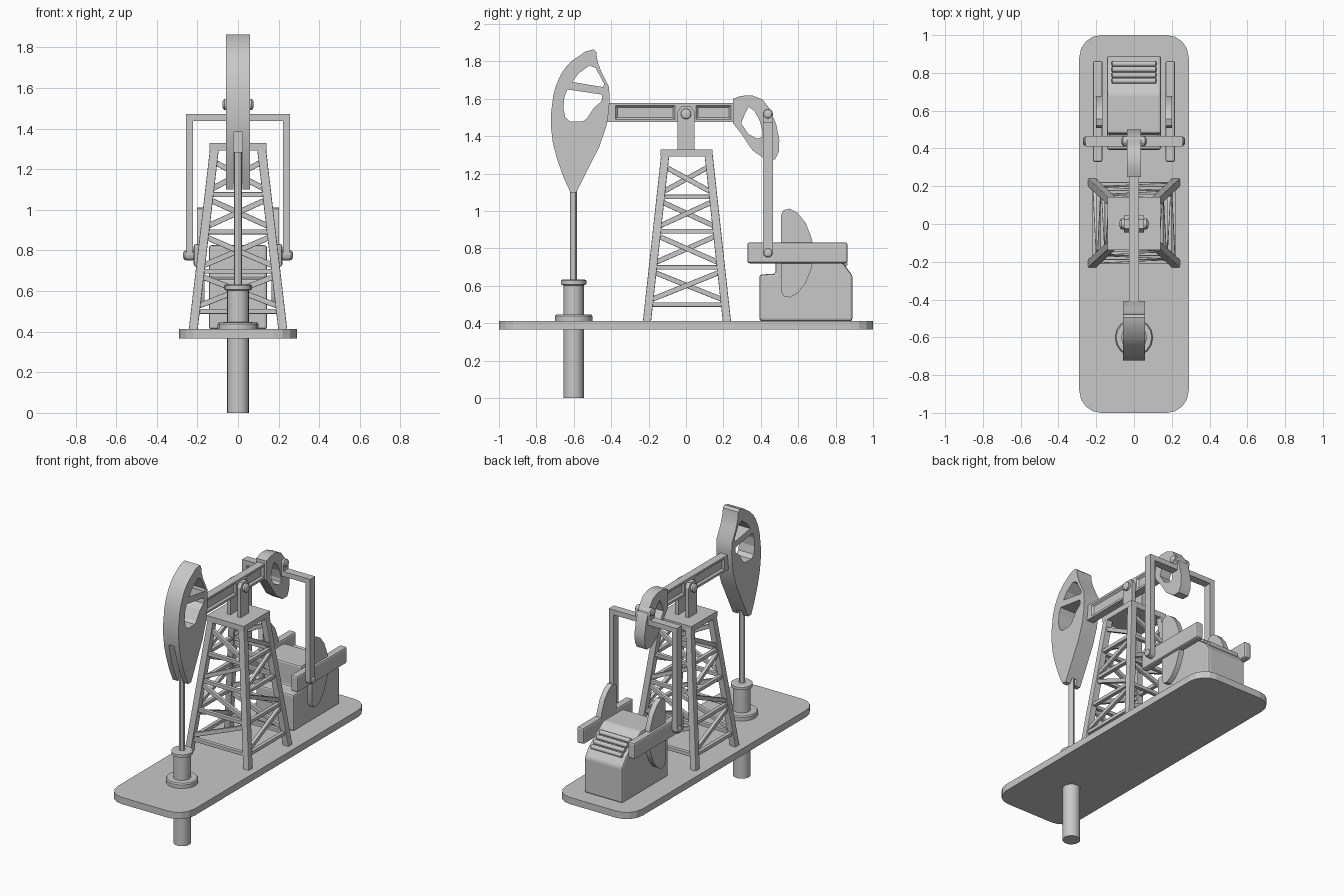
import bpy, bmesh, math
from mathutils import Vector, Matrix

if "Cube" in bpy.data.objects:
    bpy.data.objects.remove(bpy.data.objects["Cube"])

steel = bpy.data.materials.new("steel grey")
steel.diffuse_color = (0.58, 0.58, 0.58, 1)
steel.use_nodes = True
steel.node_tree.nodes["Principled BSDF"].inputs["Base Color"].default_value = steel.diffuse_color


def finish(name, bm, bevel=0.0, smooth=None):
    """Turn a bmesh into a named object with optional bevel and smooth shading."""
    bmesh.ops.recalc_face_normals(bm, faces=bm.faces)
    me = bpy.data.meshes.new(name)
    bm.to_mesh(me)
    bm.free()
    me.materials.append(steel)
    ob = bpy.data.objects.new(name, me)
    bpy.context.collection.objects.link(ob)
    if bevel:
        m = ob.modifiers.new("bevel", 'BEVEL')
        m.width, m.segments, m.limit_method = bevel, 2, 'ANGLE'
    if smooth:
        bpy.ops.object.select_all(action='DESELECT')
        ob.select_set(True)
        bpy.context.view_layer.objects.active = ob
        bpy.ops.object.shade_smooth_by_angle(angle=math.radians(smooth))
    return ob


def box(name, x, y, z, bevel=0.0):
    bm = bmesh.new()
    c = Vector([(a + b) / 2 for a, b in (x, y, z)])
    s = Matrix.Diagonal((x[1] - x[0], y[1] - y[0], z[1] - z[0], 1))
    bmesh.ops.create_cube(bm, size=1, matrix=Matrix.Translation(c) @ s)
    return finish(name, bm, bevel)


def hull(bm, bottom, top):
    """Solid between two matching rings."""
    a = [bm.verts.new(p) for p in bottom]
    b = [bm.verts.new(p) for p in top]
    n = len(a)
    bm.faces.new(a[::-1])
    bm.faces.new(b)
    for i in range(n):
        bm.faces.new((a[i], a[(i + 1) % n], b[(i + 1) % n], b[i]))


def prism(name, pts, x0, x1, bevel=0.0, smooth=None):
    """Side profile of (y, z) points extruded from x0 to x1."""
    bm = bmesh.new()
    hull(bm, [(x0, *p) for p in pts], [(x1, *p) for p in pts])
    return finish(name, bm, bevel, smooth)


def cut(target, cutter):
    m = target.modifiers.new("cut", 'BOOLEAN')
    m.object, m.operation, m.solver = cutter, 'DIFFERENCE', 'EXACT'
    cutter.hide_render = True
    cutter.hide_viewport = True
    cutter.display_type = 'WIRE'


def lathe(name, profile, matrix, n=16):
    """Spin (radius, height) pairs about local z."""
    bm = bmesh.new()
    rings = [[bm.verts.new((r * math.cos(t), r * math.sin(t), h))
              for t in (2 * math.pi * i / n for i in range(n))] for r, h in profile]
    for a, b in zip(rings, rings[1:]):
        for i in range(n):
            bm.faces.new((a[i], a[(i + 1) % n], b[(i + 1) % n], b[i]))
    bm.faces.new(rings[0][::-1])
    bm.faces.new(rings[-1])
    bm.transform(matrix)
    return finish(name, bm, 0, 30)


def pin(name, r, x0, x1, y, z):
    """Cross pin with domed ends, lying along x."""
    d = r * 0.35
    m = Matrix.Translation((0, y, z)) @ Matrix.Rotation(math.pi / 2, 4, 'Y')
    return lathe(name, [(r * .5, x0), (r * .85, x0 + d * .4), (r, x0 + d),
                        (r, x1 - d), (r * .85, x1 - d * .4), (r * .5, x1)], m)


def beam(bm, a, b, width, depth, out):
    """Square bar from a to b; depth runs along the direction out."""
    a, b = Vector(a), Vector(b)
    d = (b - a).normalized()
    w = d.cross(Vector(out)).normalized() * width / 2
    o = w.cross(d).normalized() * depth / 2
    ring = [w + o, w - o, -w - o, o - w]
    hull(bm, [a + v for v in ring], [b + v for v in ring])


# Base plate with rounded corners
bm = bmesh.new()
outline = []
for cx, cy, a0 in ((.175, .88, 0), (-.175, .88, 90), (-.175, -.88, 180), (.175, -.88, 270)):
    for i in range(5):
        t = math.radians(a0 + i * 22.5)
        outline.append((cx + .115 * math.cos(t), cy + .12 * math.sin(t)))
hull(bm, [(*p, .367) for p in outline], [(*p, .413) for p in outline])
finish("base_plate", bm)

# Well pipe, flange and cap, then the polished rod
WELL = Matrix.Translation((0, -.601, 0))
lathe("well_head", [(.055, 0), (.055, .40), (.1, .40), (.1, .438), (.094, .446), (.055, .447),
                    (.055, .603), (.068, .608), (.068, .628), (.06, .633)], WELL)
lathe("rod", [(.019, .6), (.019, 1.285)], WELL, 12)

# Tower: four tapering legs, rails and one zigzag brace per bay and side
ZB, ZT, TY = .366, 1.31, .005


def half(z, bottom):
    return bottom - (z - .415) * (bottom - .137) / (1.31 - .415)


bm = bmesh.new()
for sx in (-1, 1):
    for sy in (-1, 1):
        rings = []
        for z in (ZB, ZT):
            hx, hy = half(z, .242), half(z, .235)
            gx, gy = hx - .044, hy - .044
            rings.append([(sx * u, sy * v + TY, z) for u, v in ((hx, hy), (gx, hy), (gx, gy), (hx, gy))])
        hull(bm, *rings)
finish("tower_legs", bm, .004)

levels = [.5, .698, .892, 1.075, 1.262]
bm_rail, bm_brace = bmesh.new(), bmesh.new()
for k in range(4):
    rot = Matrix.Rotation(k * math.pi / 2, 3, 'Z')
    out = rot @ Vector((0, -1, 0))

    def at(side, z):
        p = rot @ Vector((side, -1, 0))
        return Vector((p.x * (half(z, .242) - .022), p.y * (half(z, .235) - .022) + TY, z))
    for z in levels[:-1]:
        beam(bm_rail, at(-1, z), at(1, z), .024, .026, out)
    for i, (z0, z1) in enumerate(zip(levels, levels[1:])):
        s = -1 if i % 2 else 1
        beam(bm_brace, at(-s, z0 + .022), at(s, z1 - .022), .027, .024, out)
finish("tower_rails", bm_rail, .003)
finish("tower_braces", bm_brace, .003)
box("tower_top", (-.14, .14), (-.137, .142), (1.292, 1.33))

# Saddle bearing on top of the tower
for s in (-1, 1):
    prism("saddle_plate", [(-.045, 1.32), (.045, 1.32), (.045, 1.53), (.025, 1.56), (-.025, 1.56), (-.045, 1.53)],
          min(s * .026, s * .052), max(s * .026, s * .052))
pin("saddle_pin", .028, -.076, .076, 0, 1.519)

# Walking beam with bevelled side panels
walking_beam = box("walking_beam", (-.026, .026), (-.45, .29), (1.475, 1.578))
for s in (-1, 1):
    for y0, y1 in ((-.377, -.06), (.054, .24)):
        bm = bmesh.new()
        hull(bm, *[[(s * x, y0 + g, 1.49 + g), (s * x, y1 - g, 1.49 + g), (s * x, y1 - g, 1.564 - g),
                    (s * x, y0 + g, 1.564 - g)] for x, g in ((.028, -.002), (.014, .01))])
        cut(walking_beam, finish("panel_cutter", bm))

# Horse head with two openings and a front slot for the rod
head = prism("horse_head", [
    (-.495, 1.864), (-.48, 1.85), (-.473, 1.80), (-.455, 1.75), (-.412, 1.665), (-.408, 1.60), (-.413, 1.53),
    (-.425, 1.455), (-.463, 1.345), (-.586, 1.10), (-.618, 1.10), (-.655, 1.18), (-.69, 1.28), (-.712, 1.365),
    (-.721, 1.44), (-.722, 1.52), (-.709, 1.623), (-.692, 1.68), (-.666, 1.735), (-.64, 1.772), (-.607, 1.805),
    (-.537, 1.853)], -.058, .058, 0, 30)
cut(head, prism("upper_opening_cutter", [
    (-.516, 1.778), (-.483, 1.765), (-.438, 1.68), (-.442, 1.662), (-.608, 1.69), (-.575, 1.735)], -.1, .1))
cut(head, prism("lower_opening_cutter", [
    (-.634, 1.65), (-.447, 1.622), (-.452, 1.585), (-.49, 1.555), (-.53, 1.495), (-.55, 1.48), (-.62, 1.478),
    (-.645, 1.50), (-.656, 1.55), (-.65, 1.61)], -.1, .1))
cut(head, box("slot_cutter", (-.021, .021), (-.8, -.57), (1.0, 1.383)))

# Tail ring at the rear of the beam
tail = prism("tail_ring", [
    (.25, 1.60), (.297, 1.616), (.355, 1.617), (.41, 1.595), (.445, 1.55), (.482, 1.465), (.499, 1.38),
    (.496, 1.315), (.475, 1.275), (.425, 1.275), (.355, 1.325), (.298, 1.41), (.25, 1.47)], -.038, .038, 0, 30)
cut(tail, prism("tail_opening_cutter", [
    (.335, 1.557), (.366, 1.535), (.395, 1.48), (.41, 1.42), (.408, 1.395), (.38, 1.388), (.335, 1.41),
    (.295, 1.468), (.315, 1.52)], -.1, .1))

# Yoke: cross bar, lugs and pitman arms
pin("tail_pin", .024, -.066, .066, .438, 1.519)
lug = [(.438 + .027 * math.cos(t), 1.519 + .027 * math.sin(t)) for t in (math.pi * i / 8 for i in range(9))]
foot = [(.438 - .027 * math.cos(t), .777 - .027 * math.sin(t)) for t in (math.pi * i / 8 for i in range(9))]
box("yoke_bar", (-.256, .256), (.411, .465), (1.438, 1.472))
for s in (-1, 1):
    def span(a, b):
        return sorted((s * a, s * b))
    prism("yoke_lug", lug + [(.411, 1.45), (.465, 1.45)], *span(.036, .054))
    prism("pitman_arm", foot + [(.465, 1.472), (.411, 1.472)], *span(.222, .256))
    pin("crank_pin", .023, *span(.2, .27), .438, .777)
    # Crank arm and half-round counterweight
    box("crank_arm", span(.166, .218), (.328, .864), (.72, .832), .012)
    up = [(.508, .205), (.522, .23), (.555, .238), (.596, .215), (.639, .163), (.671, .083)]
    ring = [(y, .775 + d) for y, d in up] + [(.687, .775)] + [(y, .775 - d) for y, d in up[::-1]]
    prism("counterweight", ring, *span(.166, .202), 0, 30)

# Motor housing with sloped rear and grille ridges
prism("motor_housing", [
    (.393, .412), (.393, .66), (.478, .665), (.478, .826), (.69, .826), (.845, .715), (.89, .655),
    (.89, .412)], -.143, .143, .012)
for i in range(4):
    y = .758 + i * .03
    z = .826 - (y - .69) * (.111 / .155)
    pin("grille_ridge", .015, -.119, .119, y, z + .004)
